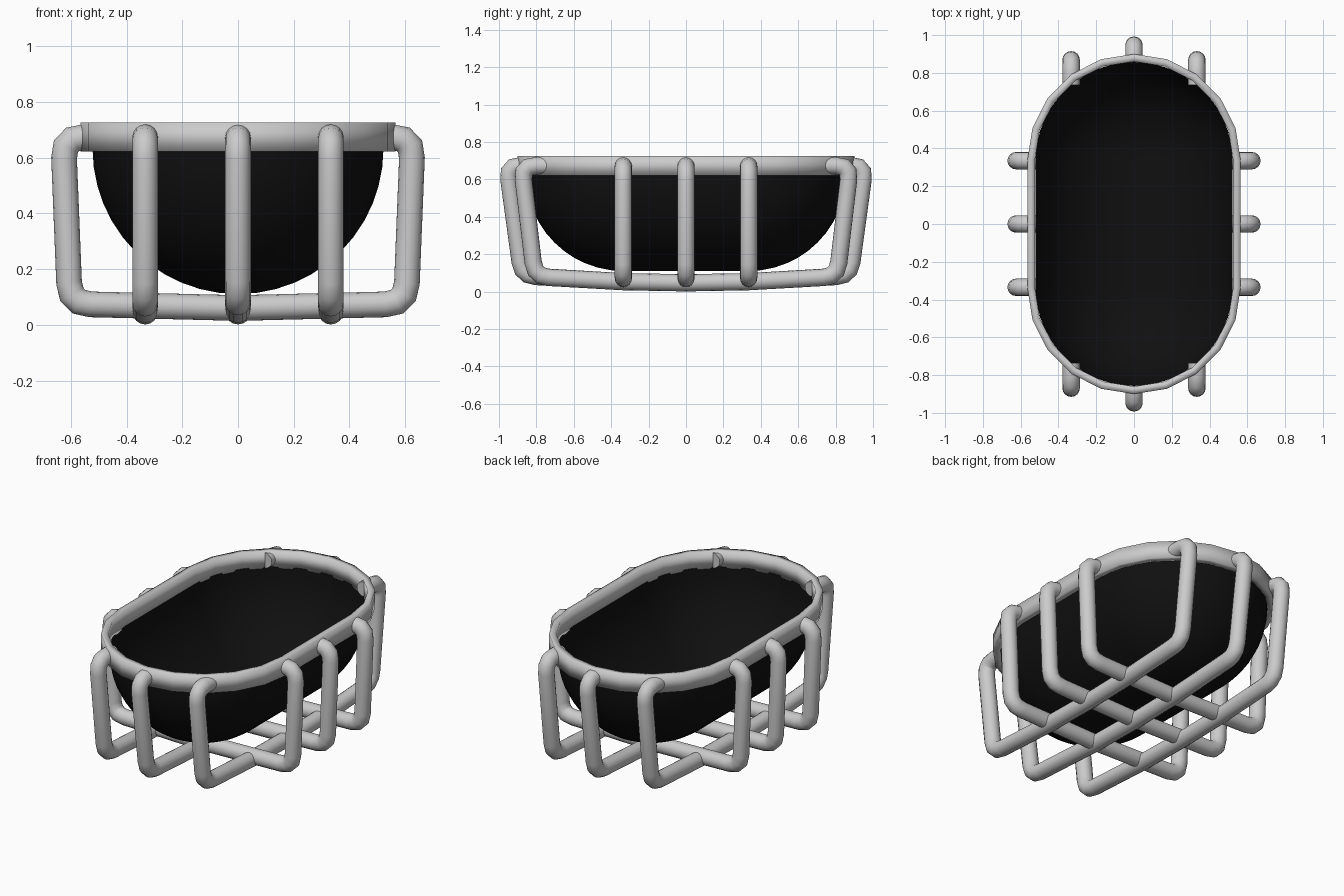
import bpy, bmesh, math
from mathutils import Vector

if "Cube" in bpy.data.objects:
    bpy.data.objects.remove(bpy.data.objects["Cube"])

R = 0.046        # wire radius
STRAIGHT = 0.335  # half length of the straight sides


def make_object(name, bm, smooth=True):
    bmesh.ops.recalc_face_normals(bm, faces=bm.faces)
    me = bpy.data.meshes.new(name)
    bm.to_mesh(me)
    bm.free()
    for p in me.polygons:
        p.use_smooth = smooth
    ob = bpy.data.objects.new(name, me)
    bpy.context.collection.objects.link(ob)
    return ob


def stadium(r, z, n):
    """Oval outline: two half circles of 2n segments joined by straight sides."""
    pts = []
    for s, a0 in ((1, 0), (-1, math.pi)):
        for i in range(2 * n + 1):
            a = a0 + math.pi * i / (2 * n)
            pts.append((r * math.cos(a), s * STRAIGHT + r * math.sin(a), z))
    return pts


def bridge(bm, a, b):
    n = len(a)
    for i in range(n):
        bm.faces.new((a[i], a[(i + 1) % n], b[(i + 1) % n], b[i]))


def fillet(pts, r, n=3):
    out = [pts[0]]
    for p, c, q in zip(pts, pts[1:], pts[2:]):
        u, v = (p - c).normalized(), (q - c).normalized()
        if u.angle(v) > 2.8:
            out.append(c)
            continue
        a, b = c + u * r, c + v * r
        for i in range(n + 1):
            t = i / n
            out.append(a * (1 - t) ** 2 + c * (2 * t * (1 - t)) + b * t * t)
    return out + [pts[-1]]


def wire(name, half, offset, along_x):
    """Symmetric U-shaped wire from a half profile of (distance, height)."""
    prof = [Vector(p) for p in half]
    prof = fillet(prof + [Vector((-p.x, p.y)) for p in reversed(prof[:-1])], 0.075)
    bm = bmesh.new()
    rings, sides = [], 16
    for i, p in enumerate(prof):
        d0 = (p - prof[max(i - 1, 0)]).normalized() if i else (prof[1] - p).normalized()
        d1 = (prof[i + 1] - p).normalized() if i < len(prof) - 1 else d0
        t = (d0 + d1).normalized()
        nrm = Vector((-t.y, t.x)) / max(t.dot(d0), 0.5)
        ring = []
        for k in range(sides):
            a = 2 * math.pi * k / sides
            q = p + nrm * (R * math.cos(a))
            s = offset + R * math.sin(a)
            ring.append(bm.verts.new((q.x, s, q.y) if along_x else (s, q.x, q.y)))
        rings.append(ring)
    for a, b in zip(rings, rings[1:]):
        bridge(bm, a, b)
    caps = [bm.faces.new(rings[0]), bm.faces.new(rings[-1])]
    ob = make_object(name, bm)
    for p in ob.data.polygons:
        if len(p.vertices) > 4:
            p.use_smooth = False
    return ob


# rim: rectangular band with soft shading
bm = bmesh.new()
loops = [[bm.verts.new(p) for p in stadium(r, z, 5)]
         for r, z in ((0.565, 0.622), (0.565, 0.725), (0.525, 0.725), (0.525, 0.622))]
for i in range(4):
    bridge(bm, loops[i], loops[(i + 1) % 4])
make_object("rim", bm)

# bowl: open stretched hemisphere
bm = bmesh.new()
steps, seg, rad, top = 12, 10, 0.522, 0.632
loops = []
for i in range(steps):
    a = math.pi / 2 * i / steps
    loops.append([bm.verts.new(p) for p in
                  stadium(rad * math.cos(a), top - rad * math.sin(a), seg)])
for a, b in zip(loops, loops[1:]):
    bridge(bm, a, b)
poles = [bm.verts.new((0, s * STRAIGHT, top - rad)) for s in (1, -1)]
last, half = loops[-1], 2 * seg + 1
for k in (0, 1):
    for i in range(half - 1):
        bm.faces.new((last[k * half + i], last[k * half + i + 1], poles[k]))
    bm.faces.new((last[k * half + half - 1], last[(k * half + half) % (2 * half)],
                  poles[1 - k], poles[k]))
bowl = make_object("bowl", bm)
black = bpy.data.materials.new("black")
black.diffuse_color = (0.005, 0.005, 0.005, 1)
black.use_nodes = True
black.node_tree.nodes["Principled BSDF"].inputs["Base Color"].default_value = black.diffuse_color
bowl.data.materials.append(black)

# wires running across
for label, y in (("front", -0.335), ("middle", 0), ("back", 0.335)):
    wire(label + "_cross_wire",
         [(0.528, 0.673), (0.627, 0.673), (0.603, 0.075), (0, 0.06)], y, True)

# wires running lengthwise
for label, x in (("left", -0.333), ("right", 0.333)):
    wire(label + "_long_wire",
         [(0.735, 0.673), (0.878, 0.673), (0.808, 0.08), (0.333, 0.053), (0, 0.047)], x, False)
wire("centre_long_wire",
     [(0.862, 0.673), (0.957, 0.673), (0.877, 0.085), (0.333, 0.053), (0, 0.047)], 0, False)
